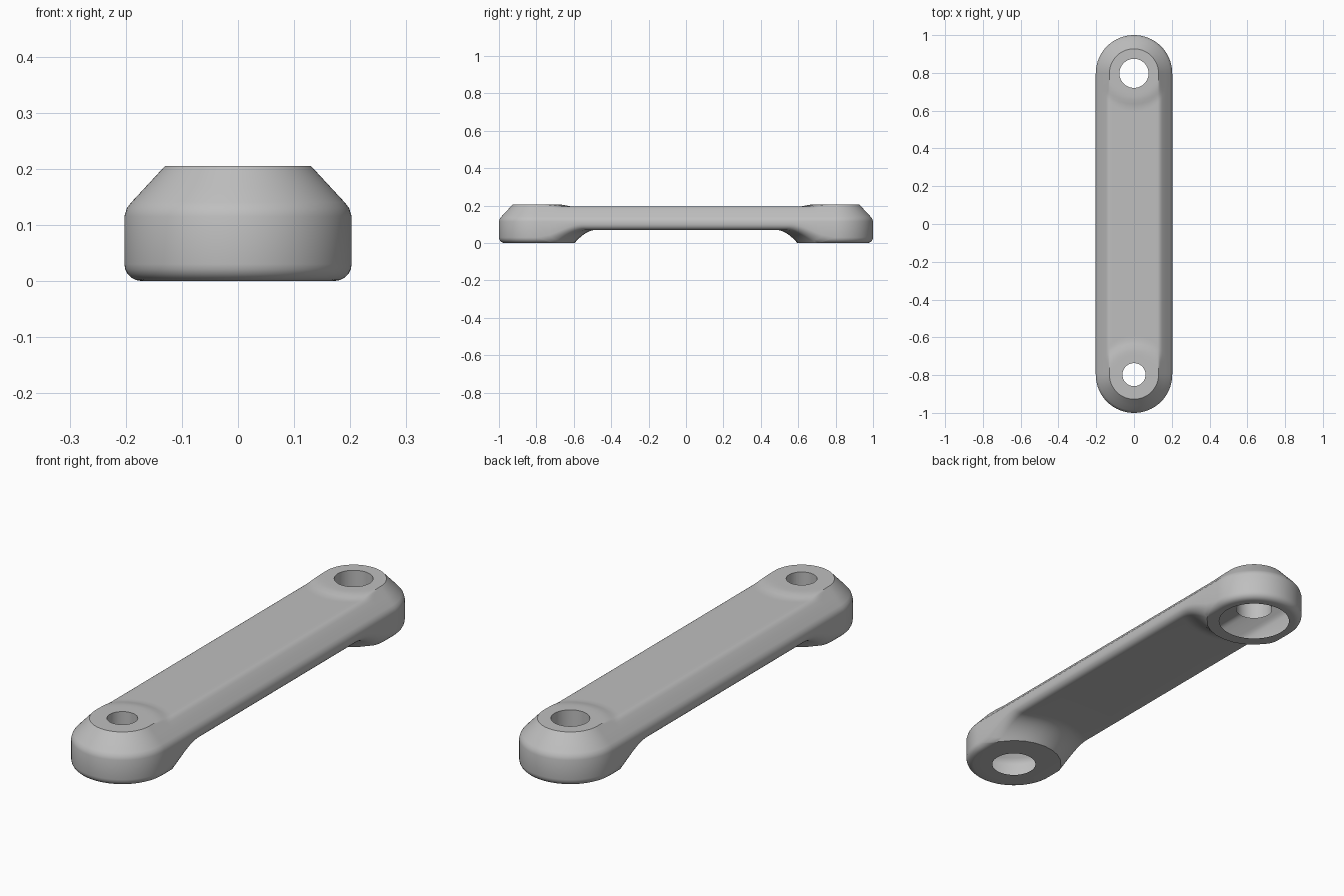
import bpy, bmesh, math

cube = bpy.data.objects.get("Cube")
if cube:
    bpy.data.objects.remove(cube, do_unlink=True)

R, C = 0.2025, 0.7975            # end radius, hole centre distance
ARM_TOP, BOSS_TOP = 0.195, 0.205
ARM_BOTTOM, FLARE = 0.07, 0.32   # underside height, outer radius of the foot flare
FILLET = 0.03

grey = bpy.data.materials.new("light_grey")
grey.use_nodes = True
grey.diffuse_color = (0.52, 0.52, 0.52, 1)
grey.node_tree.nodes["Principled BSDF"].inputs["Base Color"].default_value = grey.diffuse_color


def top_z(r, d):
    """Flat top with a slightly raised boss, meeting the side chamfer."""
    t = min(max((d - 0.13) / 0.06, 0), 1)
    fade = t * t * (3 - 2 * t)
    flat = BOSS_TOP + (ARM_TOP - BOSS_TOP) * fade
    slope = BOSS_TOP - 1.08 * (r - 0.13)
    k = 0.016 * fade + 1e-6       # rounded edge on the arm, crisp edge on the boss
    h = max(k - abs(flat - slope), 0) / k
    return min(flat, slope) - h * h * k / 4


def bottom_z(d):
    """Foot at each end, flaring up into the arm's underside."""
    t = min(max((FLARE - d) / (FLARE - R), 0), 1)
    return ARM_BOTTOM * (1 - t * t)


def outline(r):
    """Stadium outline at radius r, with stations following circles round the holes."""
    q = [(r, y) for y in (0, 0.15, 0.3)]
    for i in range(11):
        d = FLARE + (R - FLARE) * i / 10
        q.append((r, C - math.sqrt(max(d * d - r * r, 0))))
    for i in range(1, 11):
        q.append((r, C - (1 - i / 10) * math.sqrt(max(R * R - r * r, 0))))
    for i in range(1, 25):
        a = math.pi / 2 * i / 24
        q.append((r * math.cos(a), C + r * math.sin(a)))
    q2 = [(-x, y) for x, y in reversed(q)]
    q3 = [(-x, -y) for x, y in q]
    q4 = [(x, -y) for x, y in reversed(q)]
    return q + q2[1:] + q3[1:] + q4[1:-1]


# Rings from the top centre line, down the side, to the bottom centre line
rings = [(r, lambda d, r=r: top_z(r, d)) for r in
         (0, 0.04, 0.08, 0.11, 0.125, 0.13, 0.135, 0.1393, 0.144, 0.15, 0.165, 0.19)]
rings += [(0.198, lambda d: 0.130), (R, lambda d: 0.115)]
for i in range(6):
    a = math.pi / 2 * i / 5
    rings.append((R - FILLET + FILLET * math.cos(a),
                  lambda d, a=a: bottom_z(d) + FILLET * (1 - math.sin(a))))
rings += [(r, bottom_z) for r in (0.13, 0.09, 0.045, 0)]

bm = bmesh.new()
loops = []
for r, height in rings:
    loops.append([bm.verts.new((x, y, height(math.hypot(x, abs(y) - C))))
                  for x, y in outline(r)])
for a, b in zip(loops, loops[1:]):
    n = len(a)
    for i in range(n):
        j = (i + 1) % n
        bm.faces.new((a[i], b[i], b[j], a[j]))
bmesh.ops.remove_doubles(bm, verts=bm.verts, dist=1e-5)
bmesh.ops.recalc_face_normals(bm, faces=bm.faces)
mesh = bpy.data.meshes.new("link_arm")
bm.to_mesh(mesh)
bm.free()
mesh.materials.append(grey)
arm = bpy.data.objects.new("link_arm", mesh)
bpy.context.collection.objects.link(arm)
bpy.context.view_layer.objects.active = arm


def drill(name, y, radius, z0, z1):
    """Cut a round bore through the arm between two heights."""
    bpy.ops.mesh.primitive_cylinder_add(vertices=64, radius=radius, depth=z1 - z0,
                                        location=(0, y, (z0 + z1) / 2))
    cutter = bpy.context.object
    cutter.name = name
    cutter.hide_render = True
    cutter.data.materials.append(grey)
    mod = arm.modifiers.new(name, 'BOOLEAN')
    mod.operation = 'DIFFERENCE'
    mod.solver = 'EXACT'
    mod.object = cutter
    bpy.context.view_layer.objects.active = arm
    bpy.ops.object.modifier_apply(modifier=name)
    bpy.data.objects.remove(cutter, do_unlink=True)


# Front hole with a deep narrow recess, back hole with a shallow wide seat
drill("front_hole", -C, 0.061, -0.1, 0.3)
drill("front_recess", -C, 0.092, -0.1, 0.13)
drill("back_hole", C, 0.077, -0.1, 0.3)
drill("back_seat", C, 0.149, -0.1, 0.057)

bpy.ops.object.select_all(action='DESELECT')
arm.select_set(True)
bpy.context.view_layer.objects.active = arm
bpy.ops.object.shade_smooth_by_angle(angle=math.radians(35))
